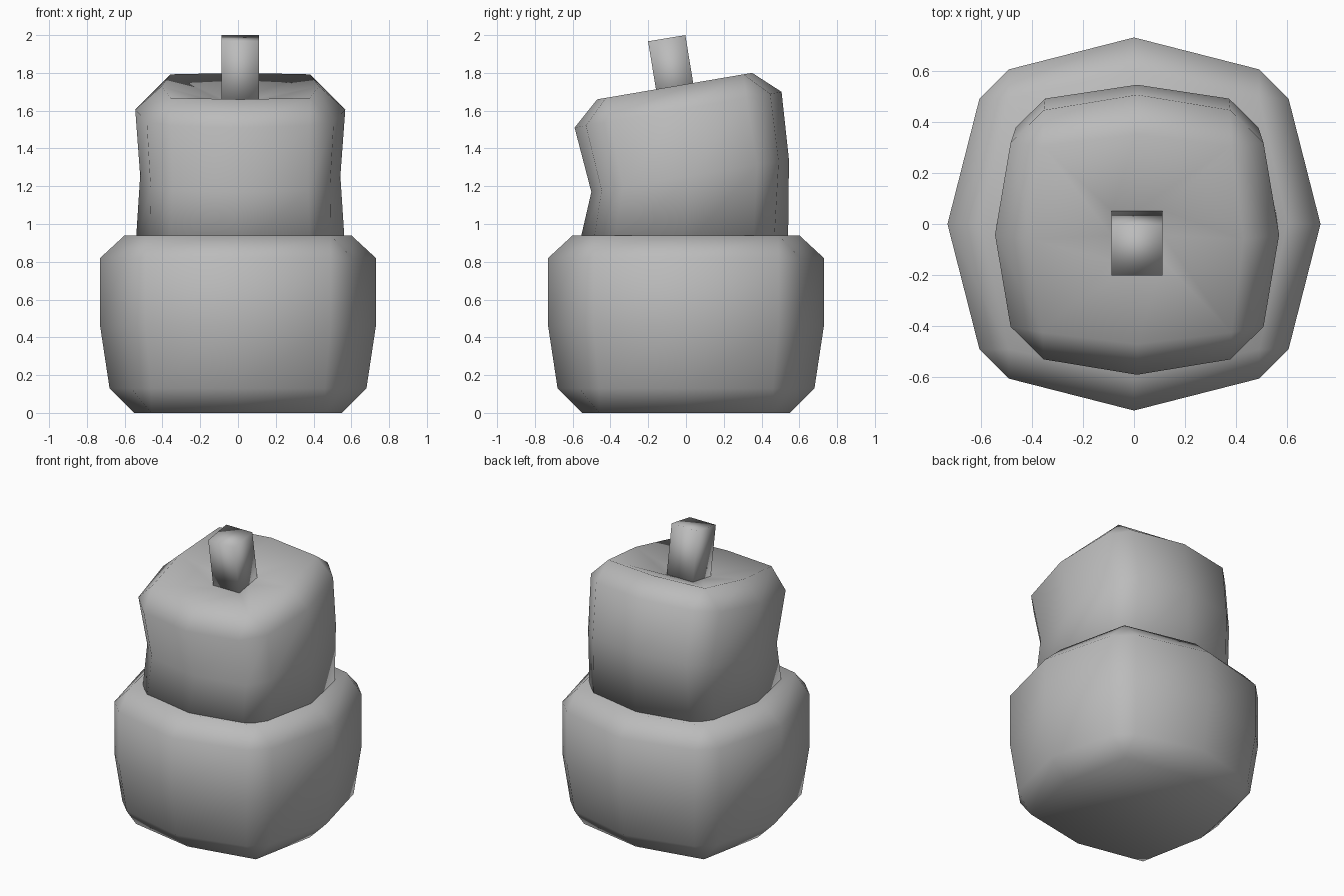
import bpy
import bmesh
import math
from mathutils import Matrix, Vector

cube = bpy.data.objects.get("Cube")
if cube:
    bpy.data.objects.remove(cube, do_unlink=True)

grey = bpy.data.materials.new("plain_grey")
grey.use_nodes = True
colour = (0.5, 0.5, 0.5, 1)
grey.diffuse_color = colour
grey.node_tree.nodes["Principled BSDF"].inputs["Base Color"].default_value = colour


def ring_points(mid, far, near):
    """Square outline with chamfered corners and a pushed-out middle on each side."""
    side = [Vector((mid, 0, 0)), Vector((far, near, 0)), Vector((near, far, 0))]
    return [Matrix.Rotation(k * math.pi / 2, 3, 'Z') @ p for k in range(4) for p in side]


def loft(name, rings):
    """Each ring: mid, far, near, centre (x, y, z), tilt in degrees."""
    bm = bmesh.new()
    loops = []
    for mid, far, near, centre, tilt in rings:
        turn = Matrix.Rotation(math.radians(tilt), 3, 'X')
        loops.append([bm.verts.new(turn @ p + Vector(centre))
                      for p in ring_points(mid, far, near)])
    for low, high in zip(loops, loops[1:]):
        for i in range(12):
            j = (i + 1) % 12
            bm.faces.new((low[i], low[j], high[j], high[i]))
    bm.faces.new(loops[0][::-1])
    bm.faces.new(loops[-1])
    # corner pairs on the end rings collapse to single points
    bmesh.ops.remove_doubles(bm, verts=bm.verts, dist=0.0005)
    finish(name, bm)


def finish(name, bm):
    bmesh.ops.recalc_face_normals(bm, faces=bm.faces)
    mesh = bpy.data.meshes.new(name)
    bm.to_mesh(mesh)
    bm.free()
    mesh.materials.append(grey)
    mesh.shade_smooth()
    bpy.context.collection.objects.link(bpy.data.objects.new(name, mesh))


# Wide base with a shallow dished top
loft("base", [
    (0.55, 0.46, 0.46, (0, 0, 0), 0),
    (0.68, 0.565, 0.46, (0, 0, 0.13), 0),
    (0.73, 0.605, 0.49, (0, 0, 0.46), 0),
    (0.73, 0.605, 0.49, (0, 0, 0.82), 0),
    (0.6, 0.49, 0.49, (0, 0, 0.94), 0),
    (0.1, 0.1, 0.1, (0, 0, 0.86), 0),
])

# Leaning upper block with a pinched waist and a dished top
loft("upper_block", [
    (0.555, 0.48, 0.37, (0.012, -0.015, 0.87), 0),
    (0.53, 0.475, 0.36, (0.012, 0.022, 1.255), 9.3),
    (0.556, 0.495, 0.365, (0.012, -0.042, 1.605), 9.8),
    (0.416, 0.37, 0.37, (0.012, -0.06, 1.73), 9.7),
    (0.1, 0.1, 0.1, (0.012, -0.045, 1.65), 9.7),
])

# Short square stem
bm = bmesh.new()
bmesh.ops.create_cube(bm, size=1)
place = (Matrix.Translation((0.012, -0.072, 1.8))
         @ Matrix.Rotation(math.radians(9.3), 4, 'X')
         @ Matrix.Diagonal((0.2, 0.2, 0.372, 1)))
bmesh.ops.transform(bm, matrix=place, verts=bm.verts)
finish("stem", bm)
